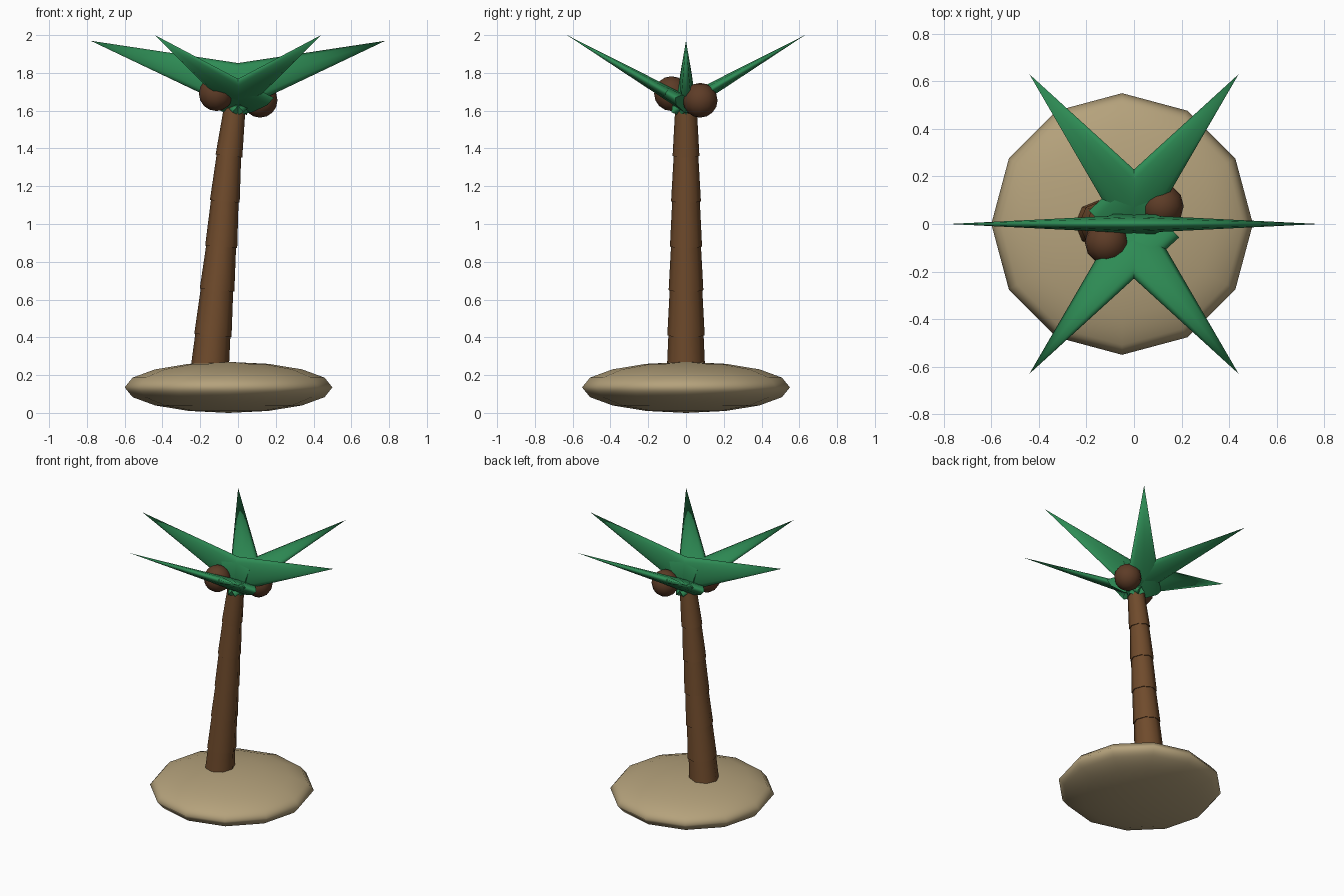
import bpy
from mathutils import Vector, Matrix

if "Cube" in bpy.data.objects:
    bpy.data.objects.remove(bpy.data.objects["Cube"])


def material(name, rgb):
    m = bpy.data.materials.new(name)
    m.diffuse_color = (*rgb, 1)
    m.use_nodes = True
    m.node_tree.nodes["Principled BSDF"].inputs["Base Color"].default_value = m.diffuse_color
    return m


SAND = material("sand", (0.46, 0.36, 0.20))
BARK = material("bark", (0.16, 0.07, 0.025))
LEAF = material("leaf", (0.027, 0.26, 0.09))
NUT = material("nut", (0.11, 0.045, 0.02))


def finish(name, mat, angle):
    ob = bpy.context.object
    ob.name = name
    ob.data.materials.append(mat)
    bpy.ops.object.shade_smooth_by_angle(angle=angle)
    return ob


def ball(name, loc, scale, mat, segments=12, rings=8):
    bpy.ops.mesh.primitive_uv_sphere_add(segments=segments, ring_count=rings, location=loc)
    bpy.context.object.scale = scale
    return finish(name, mat, 1.0)


def taper(name, start, end, r1, r2, normal, flat, mat):
    # cone from start to end, squashed along the given normal
    start, end = Vector(start), Vector(end)
    z = (end - start).normalized()
    y = Vector(normal)
    y = (y - z * y.dot(z)).normalized()
    x = y.cross(z)
    bpy.ops.mesh.primitive_cone_add(vertices=8, radius1=r1, radius2=r2,
                                    depth=(end - start).length)
    rot = Matrix((x, y, z)).transposed().to_4x4()
    bpy.context.object.matrix_world = (Matrix.Translation((start + end) / 2) @ rot
                                       @ Matrix.Diagonal((1, flat, 1, 1)))
    return finish(name, mat, 0.9)


# Sand mound
ball("sand_mound", (-0.05, 0, 0.135), (0.55, 0.55, 0.135), SAND)

# Leaning trunk of stacked tapered segments: (x, z, lower radius)
rings = [(-0.155, 0.17, 0.104), (-0.133, 0.41, 0.099), (-0.111, 0.65, 0.092),
         (-0.089, 0.88, 0.085), (-0.070, 1.12, 0.079), (-0.048, 1.36, 0.071),
         (-0.015, 1.63, 0.062)]
for i in range(6):
    (x1, z1, r1), (x2, z2, r2) = rings[i], rings[i + 1]
    taper(f"trunk_segment_{i + 1}", (x1, 0, z1), (x2, 0, z2 + 0.005),
          r1, r2 - 0.006, (0, 1, 0), 1, BARK)

# Side fronds, standing on edge
for s, side in ((-1, "left"), (1, "right")):
    taper(f"frond_{side}", (-0.086 * s, 0, 1.705), (0.78 * s, 0, 1.97),
          0.134, 0, (0, 1, 0), 0.32, LEAF)
    # Diagonal fronds, front and back
    for t, end in ((-1, "front"), (1, "back")):
        taper(f"frond_{end}_{side}", (-0.08 * s, -0.01 * t, 1.63), (0.44 * s, 0.63 * t, 2.0),
              0.134, 0, (0, -0.37 * t, 0.64), 0.32, LEAF)

# Coconuts
ball("coconut_front", (-0.115, -0.077, 1.69), (0.092,) * 3, NUT)
ball("coconut_back", (0.117, 0.075, 1.655), (0.092,) * 3, NUT)
